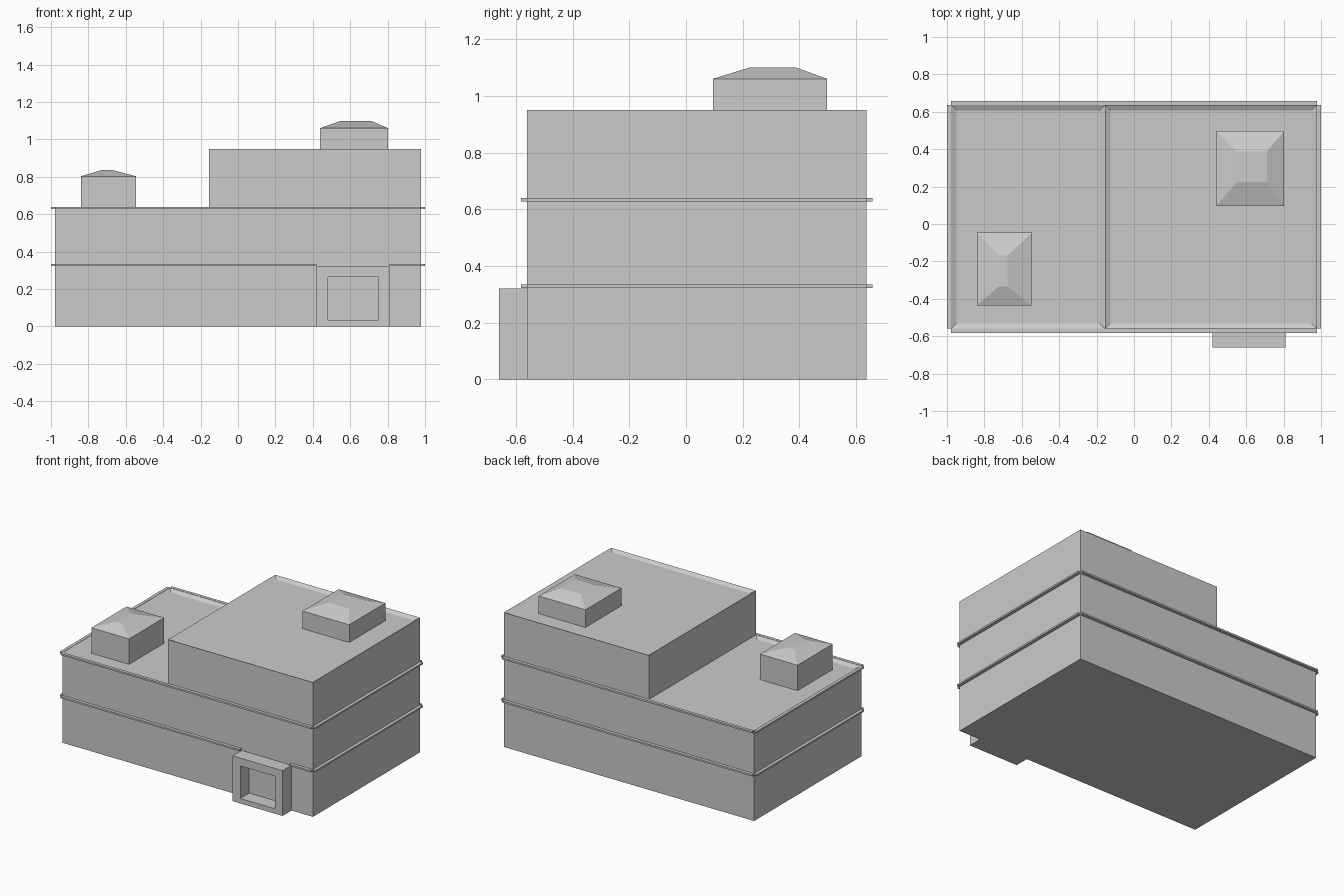
import bpy, bmesh

if "Cube" in bpy.data.objects:
    bpy.data.objects.remove(bpy.data.objects["Cube"])


def finish(name, bm):
    bmesh.ops.recalc_face_normals(bm, faces=bm.faces[:])
    mesh = bpy.data.meshes.new(name)
    bm.to_mesh(mesh)
    bm.free()
    obj = bpy.data.objects.new(name, mesh)
    bpy.context.collection.objects.link(obj)
    return obj


def box(name, x0, x1, y0, y1, z0, z1):
    bm = bmesh.new()
    bmesh.ops.create_cube(bm, size=1)
    for v in bm.verts:
        v.co = (x1 if v.co.x > 0 else x0,
                y1 if v.co.y > 0 else y0,
                z1 if v.co.z > 0 else z0)
    return finish(name, bm)


def loft(name, rings, cap):
    """Join four-point rings in order, optionally closing the last one."""
    bm = bmesh.new()
    loops = [[bm.verts.new(p) for p in ring] for ring in rings]
    for a, b in zip(loops, loops[1:]):
        for i in range(4):
            j = (i + 1) % 4
            bm.faces.new((a[i], a[j], b[j], b[i]))
    if cap:
        bm.faces.new(loops[-1])
    return finish(name, bm)


def flat_ring(x0, x1, y0, y1, z):
    return [(x0, y0, z), (x1, y0, z), (x1, y1, z), (x0, y1, z)]


def upright_ring(x0, x1, z0, z1, y):
    return [(x0, y, z0), (x1, y, z0), (x1, y, z1), (x0, y, z1)]


X, Y0, Y1 = 0.978, -0.56, 0.636      # wall planes
STEP, LOW, HIGH = -0.155, 0.638, 0.95  # roof step and heights
DIP = 0.015                          # roof recess depth
OUT = 0.022                          # band projection
PX0, PX1 = 0.42, 0.81                # porch sides

# Stepped building body with shallow sunken roofs
bm = bmesh.new()
profile = [(-X, 0), (X, 0), (X, HIGH), (STEP, HIGH), (STEP, LOW), (-X, LOW)]
face = bm.faces.new([bm.verts.new((x, Y0, z)) for x, z in profile])
ext = bmesh.ops.extrude_face_region(bm, geom=[face])
for g in ext["geom"]:
    if isinstance(g, bmesh.types.BMVert):
        g.co.y = Y1
bmesh.ops.recalc_face_normals(bm, faces=bm.faces[:])
roofs = [f for f in bm.faces if f.normal.z > 0.9]
bmesh.ops.inset_individual(bm, faces=roofs, thickness=0.04, depth=-DIP)
body = finish("building_body", bm)

# Floor bands on each wall, open at the corners; lower one stops at the porch
for label, z0, z1 in (("lower", 0.323, 0.335), ("upper", 0.628, 0.64)):
    box(label + "_band_left", -X - OUT, -X, Y0, Y1, z0, z1)
    box(label + "_band_right", X, X + OUT, Y0, Y1, z0, z1)
    box(label + "_band_back", -X, X, Y1, Y1 + OUT, z0, z1)
    spans = [(-X, PX0), (PX1, X)] if label == "lower" else [(-X, X)]
    for a, b in spans:
        box(label + "_band_front", a, b, Y0 - OUT, Y0, z0, z1)

# Entrance porch: hollow frame standing against the front wall
loft("entrance_porch", [
    upright_ring(PX0, PX1, 0, 0.32, Y0),
    upright_ring(PX0, PX1, 0, 0.32, -0.66),
    upright_ring(0.48, 0.75, 0.035, 0.265, -0.66),
    upright_ring(0.48, 0.75, 0.035, 0.265, Y0)], False)

# Roof housings with hipped, flat-topped caps
loft("low_roof_housing", [
    flat_ring(-0.84, -0.545, -0.437, -0.046, LOW - DIP),
    flat_ring(-0.84, -0.545, -0.437, -0.046, 0.803),
    flat_ring(-0.725, -0.675, -0.335, -0.168, 0.838)], True)
loft("high_roof_housing", [
    flat_ring(0.438, 0.803, 0.095, 0.497, HIGH - DIP),
    flat_ring(0.438, 0.803, 0.095, 0.497, 1.06),
    flat_ring(0.55, 0.71, 0.225, 0.387, 1.10)], True)
